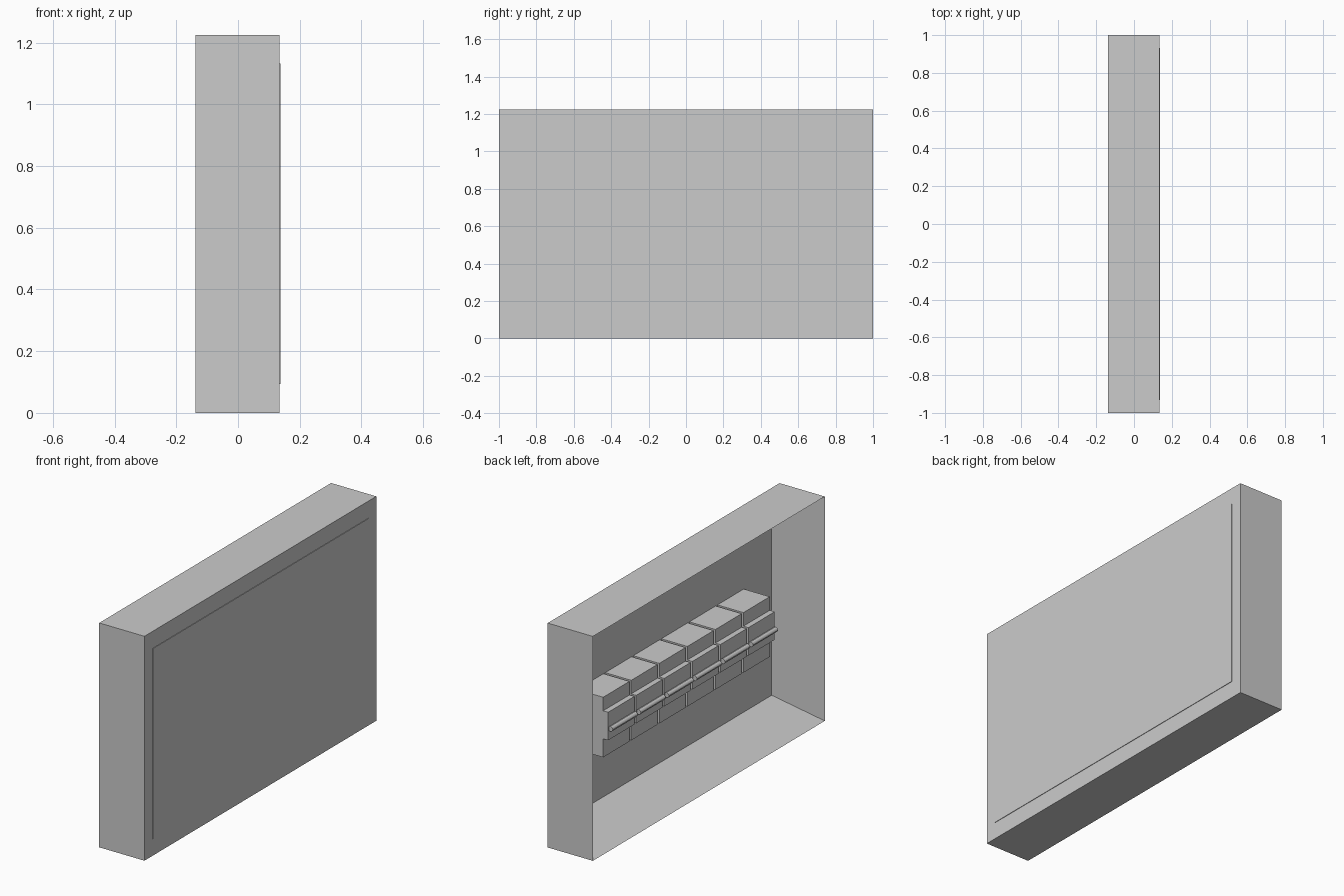
import bpy, bmesh, math

if "Cube" in bpy.data.objects:
    bpy.data.objects.remove(bpy.data.objects["Cube"])

def finish(name, bm):
    bmesh.ops.recalc_face_normals(bm, faces=bm.faces)
    me = bpy.data.meshes.new(name)
    bm.to_mesh(me)
    bm.free()
    ob = bpy.data.objects.new(name, me)
    bpy.context.collection.objects.link(ob)
    return ob

H = 1.225
XB, XF, XD = -0.138, 0.135, 0.138    # open rim, front face, raised door

def ring(bm, x, iy, iz):
    a, z0, z1 = 1 - iy, iz, H - iz
    return [bm.verts.new((x, y, z)) for y, z in ((-a, z0), (a, z0), (a, z1), (-a, z1))]

def bridge(bm, r1, r2):
    for i in range(4):
        j = (i + 1) % 4
        bm.faces.new((r1[i], r1[j], r2[j], r2[i]))

# cabinet: outer walls, front border, inner walls tapering to the door opening
bm = bmesh.new()
rim = ring(bm, XB, 0, 0)
front = ring(bm, XF, 0, 0)
opening = ring(bm, XF, 0.068, 0.093)
bridge(bm, rim, front)
bridge(bm, front, opening)
bridge(bm, opening, rim)
finish("cabinet_frame", bm)

# door: thin raised plate filling the opening
bm = bmesh.new()
back = ring(bm, XF, 0.068, 0.093)
face = ring(bm, XD, 0.068, 0.093)
bridge(bm, back, face)
bm.faces.new(face)
bm.faces.new(back)
finish("door_panel", bm)

# breaker body: stepped side profile (x, z) extruded along y
PROFILE = [(XF, 0.437), (-0.022, 0.437), (-0.022, 0.538), (-0.052, 0.538),
           (-0.052, 0.691), (-0.022, 0.691), (-0.022, 0.765), (XF, 0.765)]
WIDTH, PITCH, START = 0.227, 0.242, -0.691

def breaker(i):
    y = START + i * PITCH
    bm = bmesh.new()
    f = bm.faces.new([bm.verts.new((x, y, z)) for x, z in PROFILE])
    ext = bmesh.ops.extrude_face_region(bm, geom=[f])
    moved = [v for v in ext["geom"] if isinstance(v, bmesh.types.BMVert)]
    bmesh.ops.translate(bm, verts=moved, vec=(0, WIDTH, 0))
    finish(f"breaker_{i + 1}", bm)
    # round switch bar across the raised middle
    bpy.ops.mesh.primitive_cylinder_add(
        vertices=12, radius=0.014, depth=0.215,
        location=(-0.062, y + WIDTH / 2, 0.60), rotation=(math.pi / 2, 0, 0))
    bpy.context.object.name = f"switch_bar_{i + 1}"
    bpy.ops.object.shade_smooth_by_angle()

for i in range(6):
    breaker(i)
